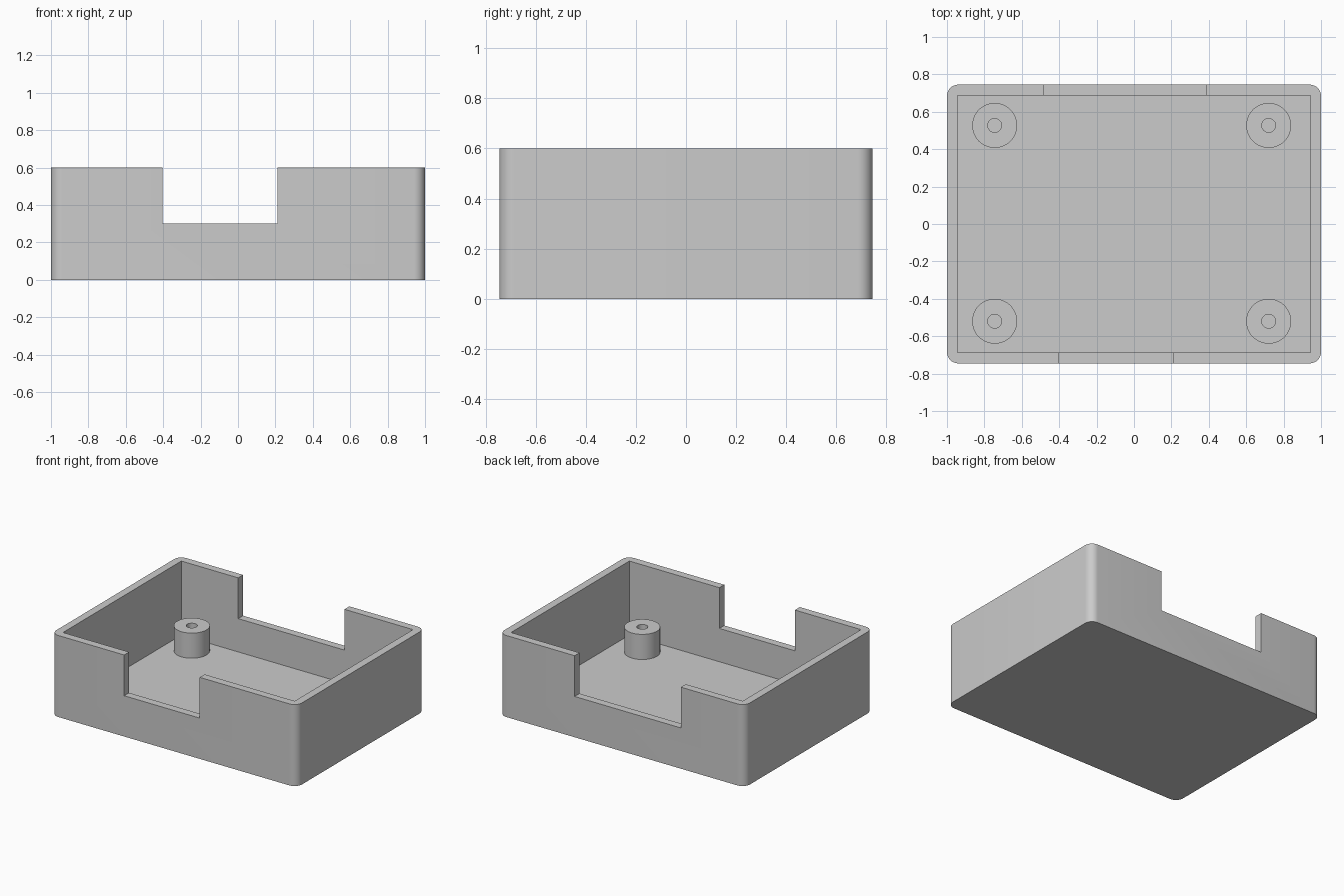
import bpy, bmesh, math
from mathutils import Vector

cube = bpy.data.objects.get("Cube")
if cube:
    bpy.data.objects.remove(cube, do_unlink=True)

HX, HY, H = 1.0, 0.745, 0.6      # outer half sizes and height
WALL, FLOOR, CORNER = 0.057, 0.055, 0.06
CUT_Z = 0.3                      # sill height of both openings
POST_R, HOLE_R, POST_TOP = 0.12, 0.037, 0.24

grey = bpy.data.materials.new("light grey")
grey.use_nodes = True
grey.diffuse_color = (0.6, 0.6, 0.6, 1)
grey.node_tree.nodes["Principled BSDF"].inputs["Base Color"].default_value = (0.6, 0.6, 0.6, 1)


def finish(name, bm):
    bmesh.ops.recalc_face_normals(bm, faces=bm.faces)
    mesh = bpy.data.meshes.new(name)
    bm.to_mesh(mesh)
    bm.free()
    mesh.materials.append(grey)
    obj = bpy.data.objects.new(name, mesh)
    bpy.context.collection.objects.link(obj)
    return obj


def box(name, low, high, corner=0):
    """Box between two corners, with optional rounded vertical edges."""
    low, high = Vector(low), Vector(high)
    bm = bmesh.new()
    bmesh.ops.create_cube(bm, size=1)
    for v in bm.verts:
        v.co = (low + high) / 2 + v.co * (high - low)
    if corner:
        upright = [e for e in bm.edges if abs(e.verts[0].co.z - e.verts[1].co.z) > 0.1]
        bmesh.ops.bevel(bm, geom=upright, offset=corner, segments=8,
                        profile=0.5, affect='EDGES')
    return finish(name, bm)


def smooth(obj):
    bpy.ops.object.select_all(action='DESELECT')
    obj.select_set(True)
    bpy.context.view_layer.objects.active = obj
    bpy.ops.object.shade_smooth_by_angle(angle=math.radians(30))


def screw_post(name, x, y):
    """Hollow post: a closed profile spun about the vertical axis."""
    bm = bmesh.new()
    profile = [(HOLE_R, FLOOR), (HOLE_R, POST_TOP), (POST_R, POST_TOP), (POST_R, FLOOR)]
    verts = [bm.verts.new((x + r, y, z)) for r, z in profile]
    edges = [bm.edges.new(pair) for pair in zip(verts, verts[1:])]
    bmesh.ops.spin(bm, geom=verts + edges, cent=(x, y, 0), axis=(0, 0, 1),
                   angle=math.tau, steps=48, use_merge=True)
    bmesh.ops.remove_doubles(bm, verts=bm.verts, dist=0.0001)
    smooth(finish(name, bm))


# Open tray: rounded block minus cavity and the two wall openings
tray = box("tray", (-HX, -HY, 0), (HX, HY, H), CORNER)
cutters = [
    box("cavity_cutter", (WALL - HX, WALL - HY, FLOOR), (HX - WALL, HY - WALL, H + 0.1)),
    box("front_opening_cutter", (-0.405, -HY - 0.1, CUT_Z), (0.21, -HY + 0.15, H + 0.2)),
    box("back_opening_cutter", (-0.48, HY - 0.15, CUT_Z), (0.385, HY + 0.1, H + 0.2)),
]
for cutter in cutters:
    cutter.hide_render = True
    mod = tray.modifiers.new(cutter.name, 'BOOLEAN')
    mod.operation = 'DIFFERENCE'
    mod.solver = 'EXACT'
    mod.object = cutter
bpy.context.view_layer.update()
evaluated = tray.evaluated_get(bpy.context.evaluated_depsgraph_get())
cut_mesh = bpy.data.meshes.new_from_object(evaluated)
tray.modifiers.clear()
tray.data = cut_mesh
for cutter in cutters:
    bpy.data.objects.remove(cutter, do_unlink=True)
smooth(tray)

# Four screw posts on the floor
for side, x in (("right", -0.745), ("left", 0.72)):
    for end, y in (("front", -0.52), ("back", 0.527)):
        screw_post(f"{end}_{side}_screw_post", x, y)
